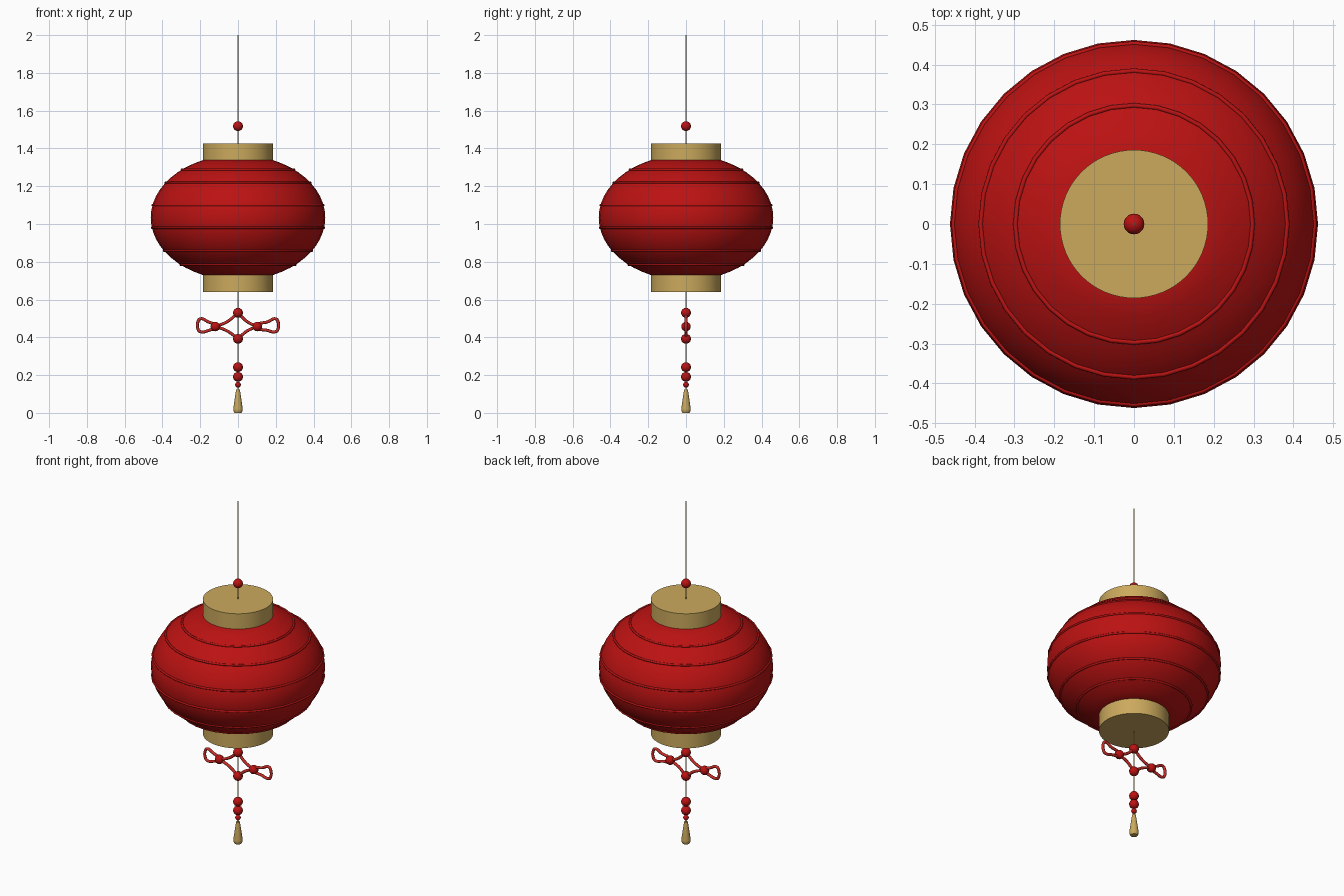
import bpy, math
from mathutils import Vector

if "Cube" in bpy.data.objects:
    bpy.data.objects.remove(bpy.data.objects["Cube"])


def material(name, col):
    m = bpy.data.materials.new(name)
    m.diffuse_color = (*col, 1)
    m.use_nodes = True
    m.node_tree.nodes["Principled BSDF"].inputs["Base Color"].default_value = m.diffuse_color
    return m


RED = material("lantern red", (0.5, 0.006, 0.006))
CORD = material("cord red", (0.6, 0.025, 0.02))
GOLD = material("gold", (0.6, 0.4, 0.11))


def finish(name, mat, angle=35):
    ob = bpy.context.object
    ob.name = name
    ob.data.materials.append(mat)
    bpy.ops.object.shade_smooth_by_angle(angle=math.radians(angle))
    return ob


def lathe(name, profile, mat, n=32):
    """Spin (radius, z) points round the z axis, closing both ends."""
    verts = [(r * math.cos(2 * math.pi * i / n), r * math.sin(2 * math.pi * i / n), z)
             for r, z in profile for i in range(n)]
    faces = [(k * n + i, k * n + (i + 1) % n, (k + 1) * n + (i + 1) % n, (k + 1) * n + i)
             for k in range(len(profile) - 1) for i in range(n)]
    faces.append(tuple(reversed(range(n))))
    faces.append(tuple(range((len(profile) - 1) * n, len(profile) * n)))
    me = bpy.data.meshes.new(name)
    me.from_pydata(verts, [], faces)
    ob = bpy.data.objects.new(name, me)
    bpy.context.collection.objects.link(ob)
    bpy.ops.object.select_all(action='DESELECT')
    ob.select_set(True)
    bpy.context.view_layer.objects.active = ob
    return finish(name, mat)


def bead(name, x, z, r):
    bpy.ops.mesh.primitive_uv_sphere_add(segments=20, ring_count=12, radius=r, location=(x, 0, z))
    finish(name, RED, 60)


def cord(name, pts, cyclic=False):
    cu = bpy.data.curves.new(name, 'CURVE')
    cu.dimensions = '3D'
    cu.bevel_depth = 0.008
    cu.bevel_resolution = 2
    cu.resolution_u = 6
    sp = cu.splines.new('BEZIER')
    sp.bezier_points.add(len(pts) - 1)
    for p, (x, z) in zip(sp.bezier_points, pts):
        p.co = Vector((x, 0, z))
        p.handle_left_type = p.handle_right_type = 'AUTO'
    sp.use_cyclic_u = cyclic
    cu.materials.append(CORD)
    ob = bpy.data.objects.new(name, cu)
    bpy.context.collection.objects.link(ob)


# Lantern body: flattened ellipsoid, cut off under the caps
CZ, RX, RZ = 1.034, 0.462, 0.332


def body_r(dz):
    return RX * math.sqrt(1 - (dz / RZ) ** 2)


a = math.asin(0.304 / RZ)
lathe("lantern_body", [(RX * math.cos(t), CZ + RZ * math.sin(t))
                       for t in (-a + 2 * a * i / 20 for i in range(21))], RED)

# Ribs round the body
for i, dz in enumerate((0.254, 0.184, 0.066, -0.054, -0.176, -0.25)):
    bpy.ops.mesh.primitive_torus_add(major_segments=32, minor_segments=8, location=(0, 0, CZ + dz),
                                     major_radius=body_r(dz), minor_radius=0.006)
    finish(f"rib_{i + 1}", RED, 60)

# Gold caps
lathe("top_cap", [(0.186, 1.325), (0.186, 1.427)], GOLD, 64)
lathe("bottom_cap", [(0.186, 0.64), (0.186, 0.742)], GOLD, 64)

# Hanging string
lathe("string", [(0.003, 0.11), (0.003, 2.0)], GOLD, 8)

# Beads on the string and knot
for i, (x, z, r) in enumerate(((0, 1.518, 0.026), (0, 0.53, 0.026), (0, 0.392, 0.026),
                               (-0.12, 0.457, 0.025), (0.102, 0.457, 0.025),
                               (0, 0.242, 0.026), (0, 0.191, 0.026), (0, 0.149, 0.015))):
    bead(f"bead_{i + 1}", x, z, r)

# Knot: four inward-bowed cords and a loop each side
for side, bx in (("left", -0.12), ("right", 0.102)):
    s = -1 if bx < 0 else 1
    for end, z in (("upper", 0.53), ("lower", 0.392)):
        mid = 0.457 + (z - 0.457) * 0.36
        cord(f"{side}_{end}_cord", [(0, z), (bx * 0.47, mid), (bx, 0.457)])
    cord(f"{side}_loop", [(bx, 0.457), (s * 0.16, 0.483), (s * 0.2, 0.498), (s * 0.211, 0.485),
                          (s * 0.211, 0.442), (s * 0.2, 0.43), (s * 0.155, 0.437)], True)

# Gold tassel
lathe("tassel", [(0.019, 0.0), (0.025, 0.012), (0.025, 0.022), (0.01, 0.125)], GOLD, 20)
